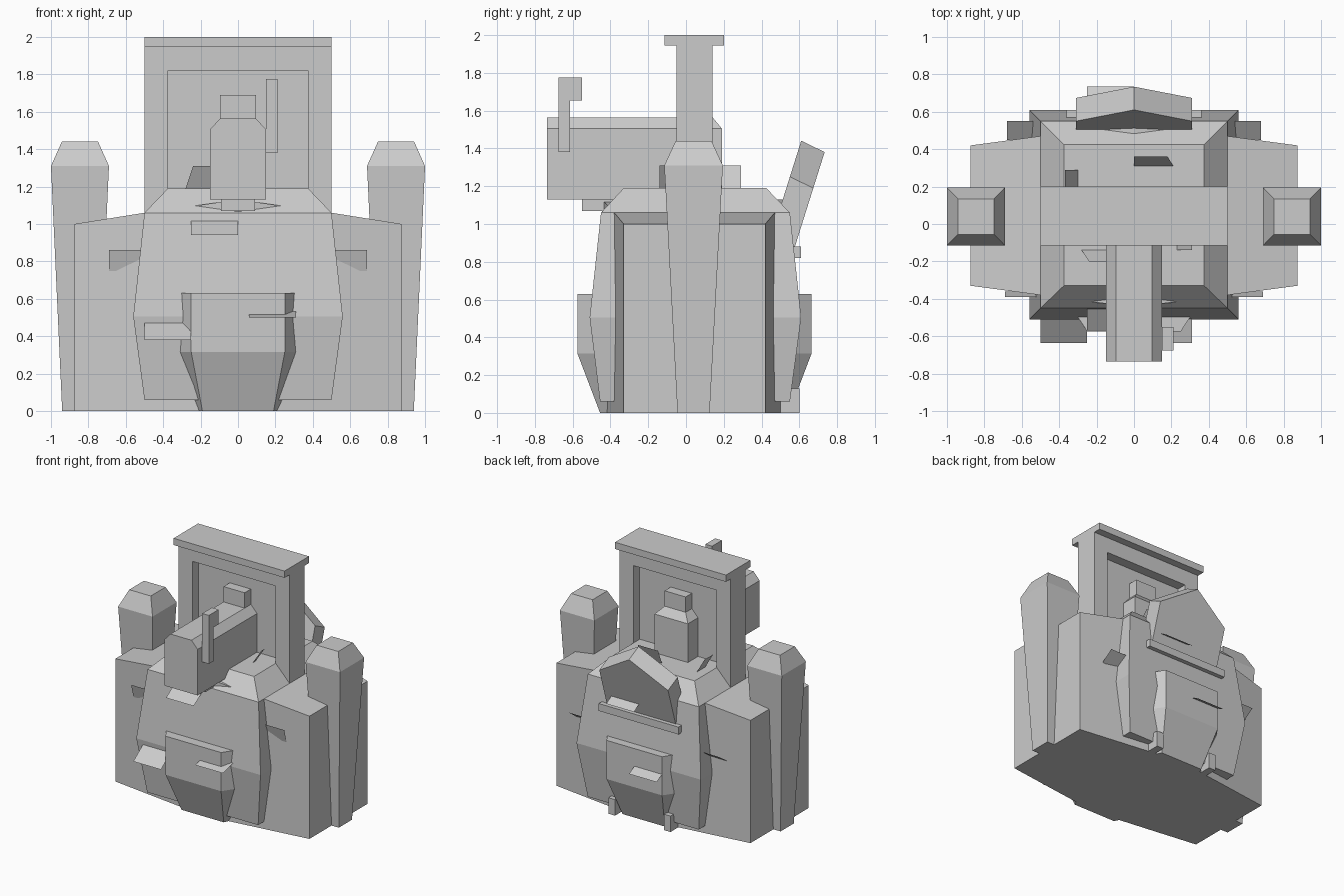
import bpy, bmesh
from mathutils import Vector

if "Cube" in bpy.data.objects:
    bpy.data.objects.remove(bpy.data.objects["Cube"])

grey = bpy.data.materials.new("plain grey")
grey.use_nodes = True
colour = (0.6, 0.6, 0.6, 1)
grey.diffuse_color = colour
grey.node_tree.nodes["Principled BSDF"].inputs["Base Color"].default_value = colour


def loft(name, rings):
    """Join equal rings of points and cap both ends."""
    bm = bmesh.new()
    loops = [[bm.verts.new(p) for p in ring] for ring in rings]
    n = len(loops[0])
    for low, high in zip(loops, loops[1:]):
        for i in range(n):
            j = (i + 1) % n
            bm.faces.new((low[i], low[j], high[j], high[i]))
    bm.faces.new(loops[0][::-1])
    if len(loops) > 1:
        bm.faces.new(loops[-1])
        bmesh.ops.recalc_face_normals(bm, faces=bm.faces)
    mesh = bpy.data.meshes.new(name)
    bm.to_mesh(mesh)
    bm.free()
    mesh.materials.append(grey)
    obj = bpy.data.objects.new(name, mesh)
    bpy.context.collection.objects.link(obj)
    return obj


def stack(name, levels):
    """Rectangular sections, each (z, x0, x1, y0, y1)."""
    return loft(name, [[(a, c, z), (b, c, z), (b, d, z), (a, d, z)]
                       for z, a, b, c, d in levels])


def box(name, x, y, z):
    return stack(name, [(h, *x, *y) for h in z])


def plate(name, *corners):
    return loft(name, [corners])


# Bulging torso with a sloped cap
stack("torso", [(0.06, -.5, .5, -.455, .55), (.505, -.56, .56, -.51, .61),
                (1.06, -.5, .5, -.45, .55), (1.19, -.375, .375, -.33, .425)])

# Broad flanks, thinner towards the outside
loft("flanks", [[(x, .045 - d, 0), (x, .045 + d, 0), (x, .045 + d, z), (x, .045 - d, z)]
                for x, d, z in [(-.875, .375, 1), (-.5, .425, 1.06), (0, .49, 1.13),
                                (.5, .425, 1.06), (.875, .375, 1)]])

for s, side in ((1, "left"), (-1, "right")):
    # Side pillars flare upward to chamfered caps
    stack(side + "_pillar", [(z, s * .845 - h, s * .845 + h, .04 - k, .04 + k)
                             for z, h, k in [(0, .095, .085), (1.31, .155, .155),
                                             (1.44, .097, .095)]])
    # Gate posts, heels and small side flaps
    box(side + "_gate_post", sorted((s * .375, s * .5)), (-.05, .14), (1, 1.945))
    box(side + "_heel", (s * .25 - .03, s * .25 + .03), (.5, .6), (0, .13))
    plate(side + "_front_flap", (s * .5, -.36, .75), (s * .69, -.36, .75),
          (s * .69, -.39, .86), (s * .5, -.39, .86))
    plate(side + "_rear_flap", (s * .5, .45, .63), (s * .68, .45, .63),
          (s * .68, .55, .7), (s * .5, .55, .7))

# Gate on top: lintel, overhanging roof and thin central panel
box("gate_lintel", (-.375, .375), (-.05, .14), (1.82, 1.945))
box("gate_roof", (-.5, .5), (-.115, .2), (1.945, 2))
box("gate_panel", (-.375, .375), (.03, .06), (1.1, 1.82))

# Cannon with chamfered top, underside block, sight and mount
section = [(-.15, 1.13), (.15, 1.13), (.15, 1.505), (.095, 1.565), (-.095, 1.565), (-.15, 1.505)]
loft("cannon", [[(x, y, z) for x, z in section] for y in (-.735, .03)])
box("cannon_support", (-.09, .09), (-.55, -.3), (1.07, 1.13))
stack("cannon_mount", [(1.13, -.15, .15, -.1, .19), (1.505, -.15, .15, -.1, .19),
                       (1.565, -.095, .095, -.05, .14), (1.69, -.095, .095, -.05, .14)])
box("sight_post", (.15, .21), (-.675, -.615), (1.38, 1.775))
box("sight_head", (.15, .21), (-.62, -.55), (1.655, 1.775))
for s in (-1, 1):
    plate("cannon_spike", (s * .21, -.42, 1.1), (s * .09, -.43, 1.115), (s * .09, -.41, 1.08))

# Tapered pouches front and back
for s, name, shift in ((-1, "front_pouch", 0), (1, "rear_pouch", .09)):
    rings = []
    for z, wide, narrow, inner, outer in [(0, .225, .19, .38, .455), (.315, .34, .25, .44, .575),
                                          (.63, .325, .25, .46, .575)]:
        rings.append([(x, s * (y + shift), z) for x, y in
                      [(-wide, inner), (-narrow, outer), (narrow, outer), (wide, inner)]])
    loft(name, rings)

# Gabled shield leaning out from the back
lean, depth = Vector((0, .3, .954)), Vector((0, .124, -.06))
outline = [(-.31, -.4), (.31, -.4), (.31, 0), (0, .2), (-.31, 0)]
face = [Vector((x, .55, 1.25)) + lean * h for x, h in outline]
loft("rear_shield", [face, [p + depth for p in face]])

# Rear crossbar
box("rear_crossbar", (-.36, .36), (.54, .61), (.82, .88))


# Sloped tabs on the front and back
def tab(name, x0, x1, top, low):
    plate(name, (x0, *top), (x1, *top), (x1, *low), (x0, *low))


tab("front_low_tab", -.5, -.25, (-.51, .47), (-.635, .38))
tab("front_pouch_tab", .06, .31, (-.5, .535), (-.635, .5))
tab("front_high_tab", -.25, 0, (-.45, 1.02), (-.57, .94))
tab("rear_pouch_tab", -.25, 0, (.62, .51), (.735, .45))
tab("rear_high_tab", 0, .25, (.55, 1), (.67, .93))

# Small fins around the gate
plate("front_right_fin", (-.28, -.14, 1.19), (-.15, -.14, 1.19), (-.15, -.2, 1.31), (-.24, -.2, 1.31))
plate("front_left_fin", (.23, -.14, 1.19), (.23, -.1, 1.19), (.31, -.1, 1.31), (.31, -.14, 1.31))
plate("rear_right_fin", (-.3, .18, 1.19), (-.3, .29, 1.19), (-.37, .29, 1.31), (-.37, .18, 1.31))
plate("rear_left_fin", (0, .31, 1.19), (.21, .31, 1.19), (.18, .36, 1.31), (0, .36, 1.31))
